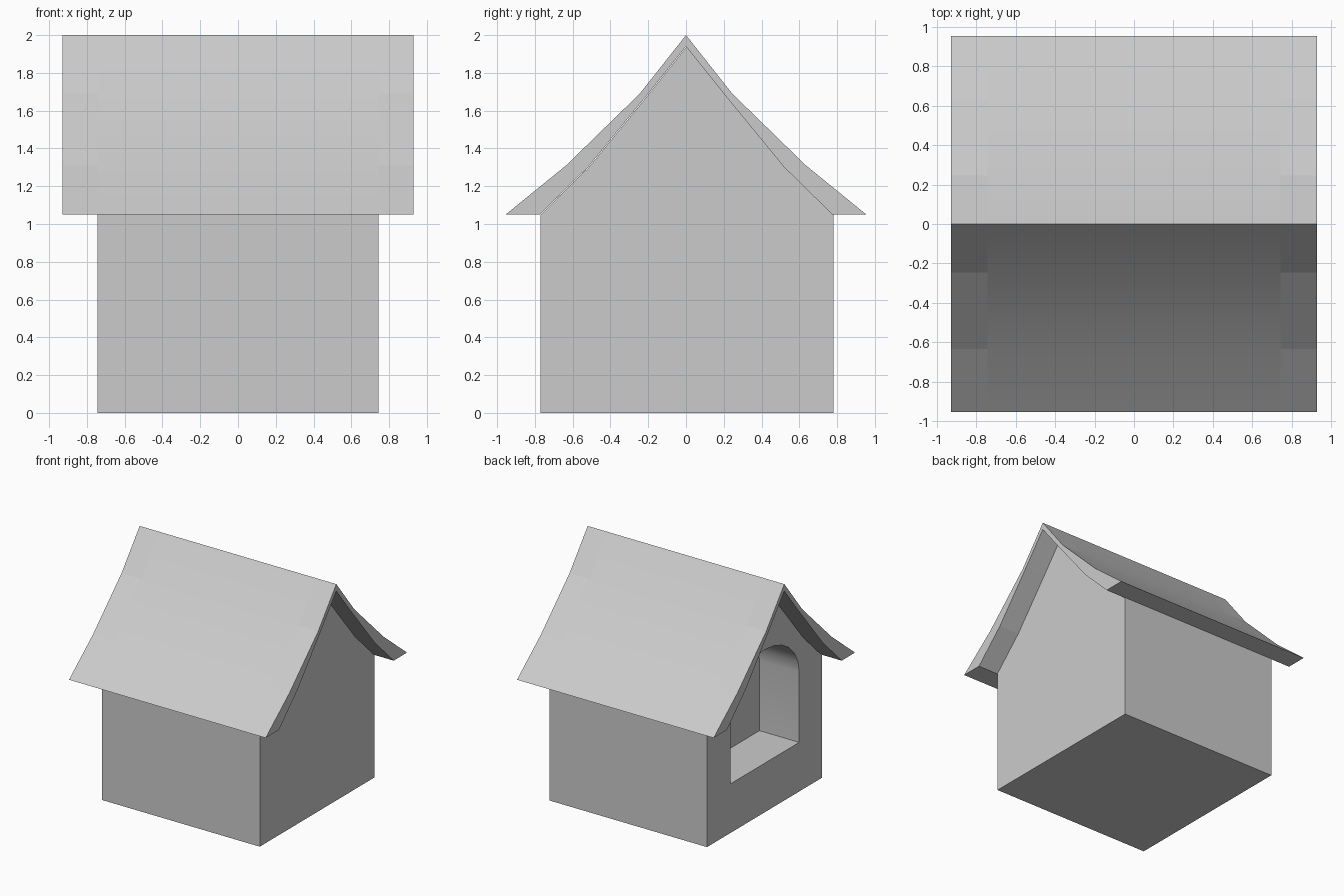
import bpy, bmesh
from math import cos, sin, pi, radians

cube = bpy.data.objects.get("Cube")
if cube:
    bpy.data.objects.remove(cube, do_unlink=True)

grey = bpy.data.materials.new("light_grey")
grey.use_nodes = True
grey.diffuse_color = (0.6, 0.6, 0.6, 1)
grey.node_tree.nodes["Principled BSDF"].inputs["Base Color"].default_value = (0.6, 0.6, 0.6, 1)

WALL_X, ROOF_X = 0.745, 0.93
OUTER = [(0.955, 1.05), (0.635, 1.31), (0.245, 1.69), (0, 2.0)]
INNER = [(0.775, 1.05), (0.52, 1.30), (0.20, 1.69), (0, 1.94)]


def mirrored(half):
    """Full profile from right eave over the ridge to left eave."""
    return half + [(-y, z) for y, z in reversed(half[:-1])]


def loft(name, profile, stations, caps=True):
    """Sweep a closed y-z profile along the given x positions."""
    bm = bmesh.new()
    rings = [[bm.verts.new((x, y, z)) for y, z in profile] for x in stations]
    n = len(profile)
    for a, b in zip(rings, rings[1:]):
        for i in range(n):
            j = (i + 1) % n
            bm.faces.new((a[i], a[j], b[j], b[i]))
    for ring in (rings[0], rings[-1]):
        if caps:
            bm.faces.new(ring)
        else:  # thin shell: close the end with one quad per strip
            for i in range(n // 2 - 1):
                bm.faces.new((ring[i], ring[i + 1], ring[n - 2 - i], ring[n - 1 - i]))
    bmesh.ops.recalc_face_normals(bm, faces=bm.faces)
    mesh = bpy.data.meshes.new(name)
    bm.to_mesh(mesh)
    bm.free()
    mesh.materials.append(grey)
    obj = bpy.data.objects.new(name, mesh)
    bpy.context.collection.objects.link(obj)
    return obj


def smooth(obj, angle):
    bpy.ops.object.select_all(action="DESELECT")
    obj.select_set(True)
    bpy.context.view_layer.objects.active = obj
    bpy.ops.object.shade_smooth_by_angle(angle=radians(angle))


# House body, filled up to the underside of the roof
body = loft("house_body", [(0.775, 0)] + mirrored(INNER) + [(-0.775, 0)], [-WALL_X, WALL_X])
body.location.y = 0.005

# Arched doorway recess in one gable wall
arch = [(0.465 * cos(pi * i / 12), 1.02 + 0.37 * sin(pi * i / 12)) for i in range(13)]
cutter = loft("doorway_cutter", [(0.465, 0.42)] + arch + [(-0.465, 0.42)], [-1.2, -0.37])
cut = body.modifiers.new("doorway", "BOOLEAN")
cut.object = cutter
cut.solver = "EXACT"
bpy.ops.object.select_all(action="DESELECT")
bpy.context.view_layer.objects.active = body
body.select_set(True)
bpy.ops.object.modifier_apply(modifier=cut.name)
bpy.data.objects.remove(cutter, do_unlink=True)
smooth(body, 30)
for face in body.data.polygons:
    if abs(face.normal.x) > 0.9:
        face.use_smooth = False

# Flared roof shell, smooth over the body and faceted on the overhangs
roof = loft("roof", mirrored(OUTER) + mirrored(INNER)[::-1],
            [-ROOF_X, -WALL_X, WALL_X, ROOF_X], caps=False)
smooth(roof, 30)
for face in roof.data.polygons:
    if abs(face.center.x) > WALL_X:
        face.use_smooth = False
